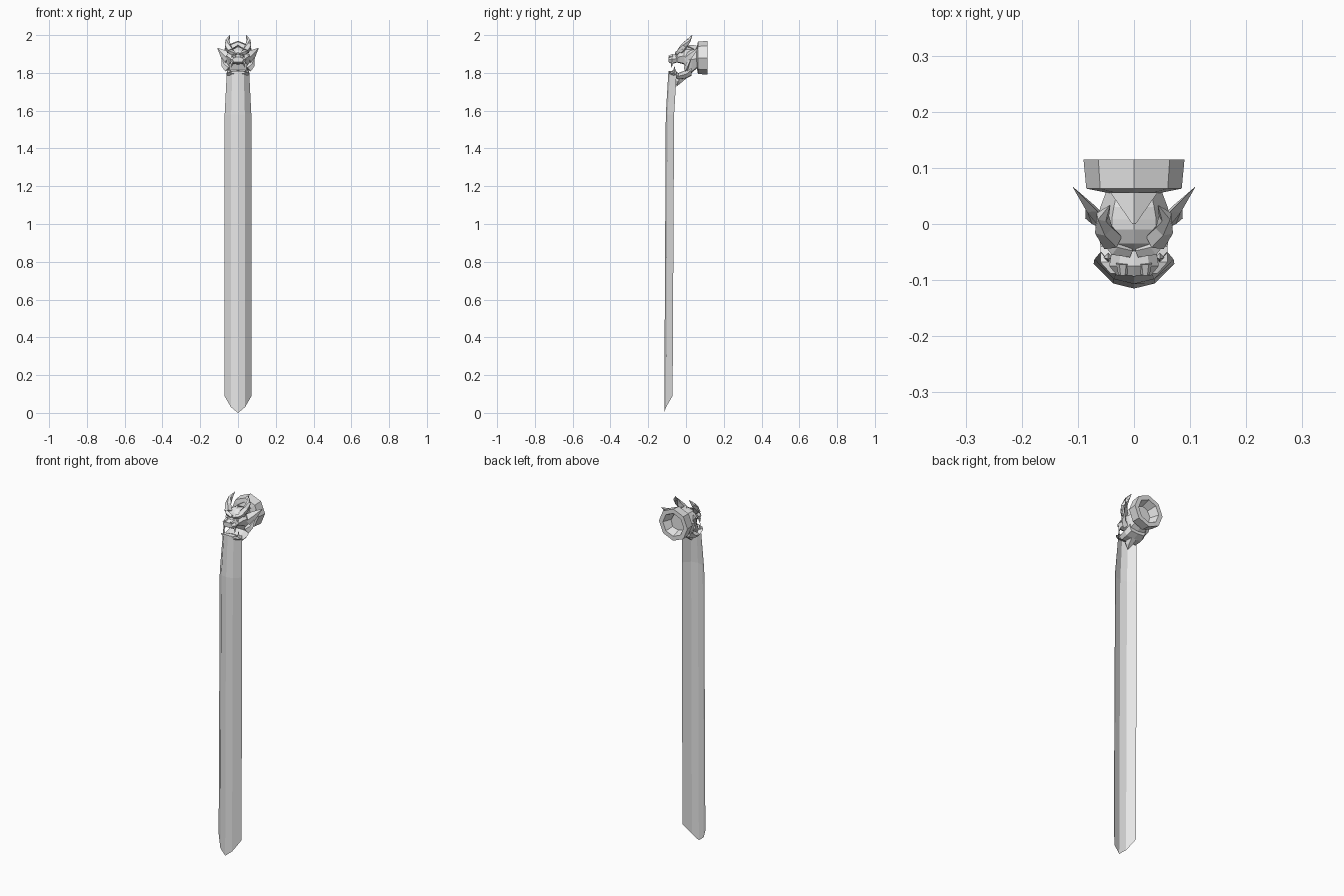
import bpy, bmesh, math
from mathutils import Vector

cube = bpy.data.objects.get("Cube")
if cube:
    bpy.data.objects.remove(cube, do_unlink=True)

stone = bpy.data.materials.new("grey_stone")
stone.use_nodes = True
COLOUR = (0.8, 0.8, 0.8, 1)
stone.diffuse_color = COLOUR
stone.node_tree.nodes["Principled BSDF"].inputs["Base Color"].default_value = COLOUR


def loft(name, rings, closed=True, caps=True, loop=False, mirror=False, fix=True):
    """Skin a list of point rings with quads."""
    bm = bmesh.new()
    rows = [[bm.verts.new(p) for p in ring] for ring in rings]
    pairs = list(zip(rows, rows[1:])) + ([(rows[-1], rows[0])] if loop else [])
    n = len(rows[0])
    for a, b in pairs:
        for i in range(n if closed else n - 1):
            j = (i + 1) % n
            bm.faces.new((a[i], a[j], b[j], b[i]))
    if caps:
        bm.faces.new(rows[0])
        bm.faces.new(rows[-1])
    if fix:
        bmesh.ops.recalc_face_normals(bm, faces=bm.faces)
    mesh = bpy.data.meshes.new(name)
    bm.to_mesh(mesh)
    bm.free()
    mesh.materials.append(stone)
    obj = bpy.data.objects.new(name, mesh)
    bpy.context.collection.objects.link(obj)
    if mirror:
        obj.modifiers.new("mirror", 'MIRROR')
    return obj


def spike(name, path, sides=5, flat=1.0, mirror=True):
    """Tapered tube along (x, y, z, radius) points, squashed sideways by flat."""
    pts = [Vector(p[:3]) for p in path]
    rings = []
    for i, p in enumerate(pts):
        t = (pts[min(i + 1, len(pts) - 1)] - pts[max(i - 1, 0)]).normalized()
        side = t.cross(Vector((0, 0.3, 1))).normalized()
        up = side.cross(t)
        r = path[i][3]
        rings.append([p + side * (r * flat * math.cos(a)) + up * (r * math.sin(a))
                      for a in (math.tau * k / sides for k in range(sides))])
    return loft(name, rings, mirror=mirror)


def section(y, w, low, high):
    """Eight-sided symmetric cross-section of the head."""
    h = high - low
    half = [(0.6 * w, high - 0.12 * h), (w, low + 0.5 * h), (0.75 * w, low + 0.05 * h)]
    right = [(x, y, z) for x, z in half]
    left = [(-x, y, z) for x, z in reversed(half)]
    return [(0, y, high)] + right + [(0, y, low)] + left


# Long curved sheet with a pointed lower end
def sheet_row(z, shift, width, drop=(0, 0, 0)):
    arc = [(0.0, -0.115), (0.037, -0.106), (0.072, -0.071)]
    right = [(x * width, y + shift, z + d) for (x, y), d in zip(arc, drop)]
    return [(-x, y, h) for x, y, h in reversed(right[1:])] + right


loft("falling_sheet", [
    sheet_row(1.81, 0.022, 0.82),
    sheet_row(1.58, 0.008, 0.98),
    sheet_row(0.0, 0.0, 1.0, (0.0, 0.03, 0.09)),
], closed=False, caps=False, fix=False)

# Eight-sided wall collar
collar = [(0.085, 0.063), (0.09, 0.115), (0.065, 0.115), (0.045, 0.055)]
loft("wall_collar", [
    [(r * math.sin(math.tau * k / 8), y, 1.88 + r * math.cos(math.tau * k / 8))
     for k in range(8)] for r, y in collar], caps=False, loop=True)

# Upper head from neck to nose
loft("upper_head", [section(*s) for s in [
    (0.07, 0.045, 1.835, 1.925),
    (0.03, 0.060, 1.80, 1.94),
    (0.008, 0.066, 1.80, 1.94),
    (-0.01, 0.064, 1.845, 1.935),
    (-0.035, 0.054, 1.852, 1.92),
    (-0.048, 0.040, 1.855, 1.897),
    (-0.075, 0.044, 1.847, 1.898),
    (-0.092, 0.030, 1.857, 1.885),
]])

# Open lower jaw
loft("lower_jaw", [section(*s) for s in [
    (0.03, 0.055, 1.785, 1.85),
    (0.0, 0.062, 1.77, 1.815),
    (-0.04, 0.060, 1.765, 1.80),
    (-0.068, 0.060, 1.785, 1.812),
    (-0.088, 0.042, 1.795, 1.81),
]])

# Chin tuft
spike("chin_tuft", [(0, -0.02, 1.785, 0.03), (0, -0.042, 1.755, 0.02),
                    (0, -0.05, 1.728, 0.001)], sides=6, mirror=False)

# Horns, ears, cheek fins and brows
spike("horn", [(0.04, -0.03, 1.915, 0.02), (0.055, -0.008, 1.945, 0.017),
               (0.056, 0.014, 1.972, 0.012), (0.043, 0.033, 2.0, 0.001)])
spike("ear", [(0.052, 0.0, 1.875, 0.03), (0.078, 0.028, 1.9, 0.023),
              (0.109, 0.066, 1.932, 0.001)], sides=4, flat=0.4)
spike("cheek_fin", [(0.05, 0.0, 1.825, 0.025), (0.072, 0.008, 1.845, 0.018),
                    (0.086, 0.03, 1.885, 0.001)], sides=4, flat=0.5)
spike("brow", [(0.006, -0.05, 1.9, 0.01), (0.035, -0.043, 1.91, 0.013),
               (0.066, -0.02, 1.925, 0.002)], sides=4)

# Eyes, nostrils and fangs
spike("eye", [(0.028, -0.04, 1.885, 0.008), (0.031, -0.054, 1.885, 0.006)], sides=6)
spike("nostril", [(0.02, -0.07, 1.89, 0.012), (0.02, -0.09, 1.885, 0.008)], sides=6)
spike("upper_fang", [(0.032, -0.074, 1.856, 0.008), (0.034, -0.076, 1.828, 0.001)], sides=4)
spike("lower_fang", [(0.046, -0.06, 1.803, 0.008), (0.046, -0.062, 1.835, 0.001)], sides=4)

# Crest plate on the back of the skull
loft("crest", [
    [(-0.042, 0.056, 1.92), (0, 0.056, 1.945), (0.042, 0.056, 1.92), (0, 0.056, 1.9)],
    [(-0.003, 0.0, 1.947), (0, 0.0, 1.95), (0.003, 0.0, 1.947), (0, 0.0, 1.93)],
])
